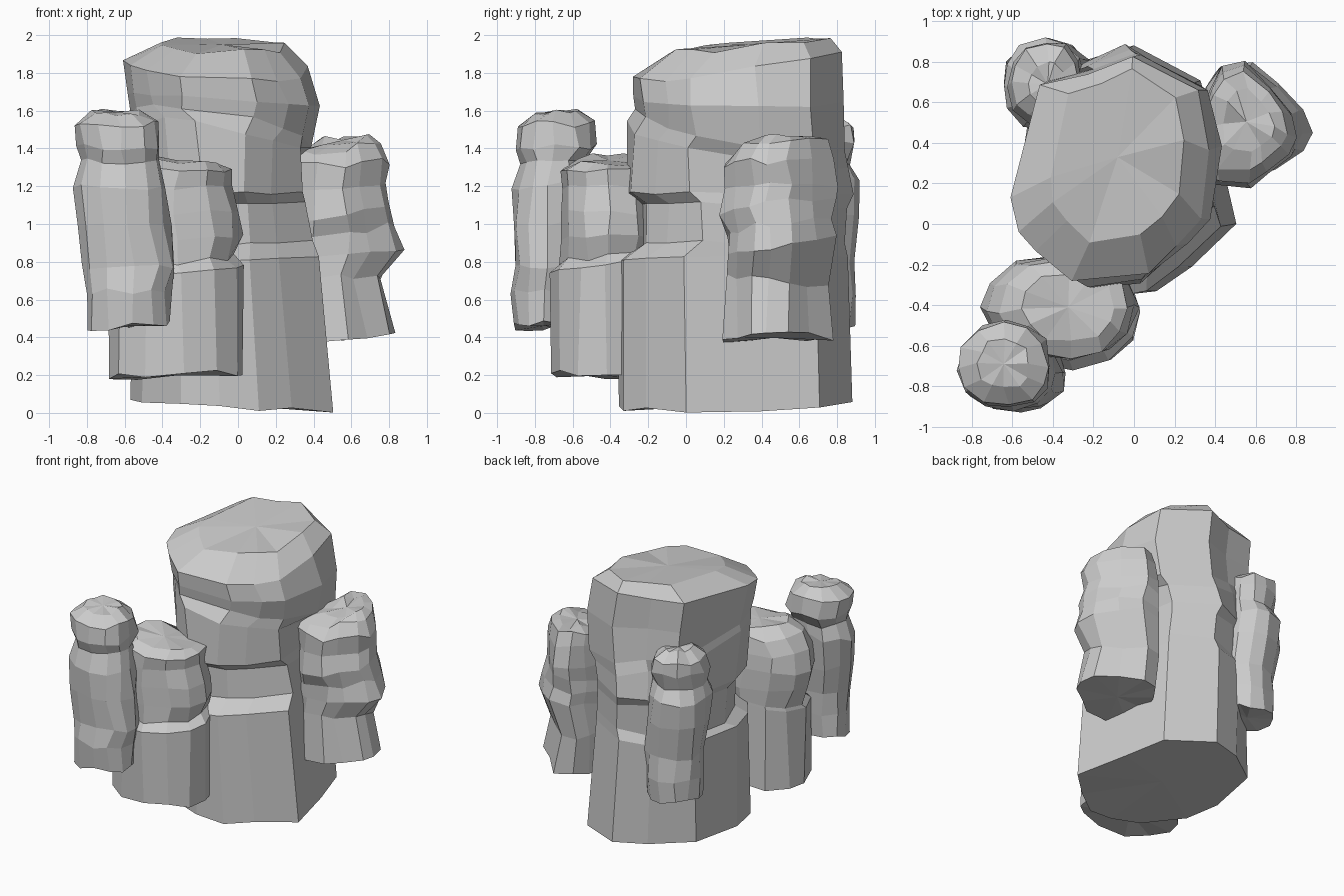
import bpy, bmesh, random


def unit(outline):
    """Scale an outline into the 0..1 square."""
    xs, ys = zip(*outline)
    return [((x - min(xs)) / (max(xs) - min(xs)), (y - min(ys)) / (max(ys) - min(ys))) for x, y in outline]


def rock(name, low, high, layers, seed, jitter):
    """Loft rings; layer = z, xmin, xmax, ymin, ymax, x tilt, y tilt, blend low->high."""
    rnd = random.Random(seed)
    low, high = unit(low), unit(high)
    bm = bmesh.new()
    rings = []
    for z, x0, x1, y0, y1, tx, ty, b in layers:
        ring = []
        for (ax, ay), (bx, by) in zip(low, high):
            u, v = ax + (bx - ax) * b, ay + (by - ay) * b
            dx, dy, dz = (rnd.uniform(-jitter, jitter) for _ in range(3))
            ring.append(bm.verts.new((x0 + u * (x1 - x0) + dx * 0.6,
                                      y0 + v * (y1 - y0) + dy * 0.6,
                                      max(0, z + tx * (u - 0.5) + ty * (v - 0.5) + dz))))
        rings.append(ring)
    n = len(low)
    for a, c in zip(rings, rings[1:]):
        for i in range(n):
            j = (i + 1) % n
            bm.faces.new((a[i], a[j], c[j], c[i]))
    caps = [bm.faces.new(rings[0][::-1]), bm.faces.new(rings[-1])]
    bmesh.ops.poke(bm, faces=caps)
    bmesh.ops.recalc_face_normals(bm, faces=bm.faces)
    me = bpy.data.meshes.new(name)
    bm.to_mesh(me)
    bm.free()
    bpy.context.collection.objects.link(bpy.data.objects.new(name, me))


# Large central boulder: block base, notched waist, wide head
base = [(.5, 0), (.4, .4), (.33, .7), (0, .87), (-.25, .8), (-.5, .6),
        (-.57, .2), (-.5, -.05), (-.3, -.28), (-.1, -.36), (.1, -.34), (.27, -.21)]
head = [(.37, .02), (.42, .4), (.36, .7), (.02, .88), (-.2, .79), (-.45, .73),
        (-.6, .15), (-.56, -.03), (-.47, -.15), (-.3, -.31), (.1, -.25), (.25, -.12)]
rock("central_boulder", base, head, [
    (.04, -.57, .51, -.36, .87, -.05, .04, 0),
    (.82, -.56, .42, -.36, .86, .04, 0, 0),
    (.88, -.50, .40, -.23, .84, .04, 0, 0),
    (1.10, -.50, .37, -.23, .85, 0, 0, .2),
    (1.16, -.54, .36, -.32, .88, 0, 0, .3),
    (1.42, -.56, .36, -.32, .85, -.16, -.2, .6),
    (1.49, -.57, .39, -.26, .84, -.16, -.2, 1),
    (1.66, -.59, .43, -.28, .83, -.06, 0, 1),
    (1.84, -.60, .37, -.29, .82, -.06, .15, 1),
    (1.95, -.42, .25, -.10, .76, -.02, .08, 1)], 3, .018)

# Outlines for the satellite rocks
right = [(.86, .42), (.83, .55), (.72, .68), (.58, .81), (.45, .78), (.38, .68),
         (.30, .45), (.32, .25), (.42, .19), (.60, .18), (.70, .25), (.82, .34)]
oval = [(1, .5), (.93, .78), (.75, .95), (.5, 1), (.22, .93), (.05, .74),
        (0, .48), (.08, .22), (.28, .04), (.55, 0), (.8, .07), (.95, .26)]

rock("right_rock", right, right, [
    (.40, .28, .83, .20, .77, .02, 0, 0),
    (.70, .28, .76, .22, .76, 0, -.06, 0),
    (.88, .28, .87, .21, .81, 0, .08, 0),
    (.99, .28, .84, .22, .78, .05, .08, 0),
    (1.08, .30, .80, .18, .79, .08, .1, 0),
    (1.20, .30, .79, .21, .80, 0, 0, 0),
    (1.34, .30, .81, .19, .78, 0, .04, 0),
    (1.42, .33, .76, .26, .74, .05, .06, 0),
    (1.45, .43, .69, .36, .67, .04, .04, 0)], 5, .022)

rock("front_low_rock", oval, oval, [
    (.20, -.68, .03, -.71, -.15, .03, 0, 0),
    (.77, -.68, .02, -.71, -.15, .05, .05, 0),
    (.81, -.66, -.02, -.66, -.15, .05, .03, 0),
    (.93, -.72, .02, -.66, -.15, 0, 0, 0),
    (1.06, -.76, .01, -.67, -.15, 0, 0, 0),
    (1.19, -.72, -.04, -.66, -.17, 0, 0, 0),
    (1.29, -.66, -.03, -.66, -.18, -.02, 0, 0),
    (1.34, -.56, -.09, -.58, -.24, -.04, 0, 0)], 8, .02)

rock("front_tall_rock", oval, oval, [
    (.46, -.80, -.36, -.91, -.60, .02, 0, 0),
    (.64, -.81, -.36, -.92, -.60, 0, 0, 0),
    (.78, -.82, -.33, -.90, -.58, 0, 0, 0),
    (1.0, -.85, -.36, -.92, -.56, 0, 0, 0),
    (1.21, -.87, -.39, -.92, -.53, 0, .06, 0),
    (1.33, -.83, -.42, -.87, -.54, 0, 0, 0),
    (1.41, -.85, -.41, -.91, -.48, 0, 0, 0),
    (1.53, -.87, -.42, -.90, -.49, 0, 0, 0),
    (1.59, -.77, -.52, -.81, -.57, 0, 0, 0)], 11, .02)

rock("back_left_rock", oval, oval, [
    (.47, -.60, -.22, .54, .89, 0, 0, 0),
    (.63, -.60, -.20, .52, .89, 0, 0, 0),
    (.80, -.60, -.20, .50, .88, 0, 0, 0),
    (1.05, -.64, -.22, .47, .91, 0, 0, 0),
    (1.22, -.65, -.24, .46, .92, 0, 0, 0),
    (1.33, -.61, -.26, .50, .86, 0, 0, 0),
    (1.43, -.62, -.25, .48, .90, 0, 0, 0),
    (1.52, -.60, -.27, .52, .88, 0, 0, 0),
    (1.57, -.52, -.34, .58, .80, 0, 0, 0)], 17, .02)
